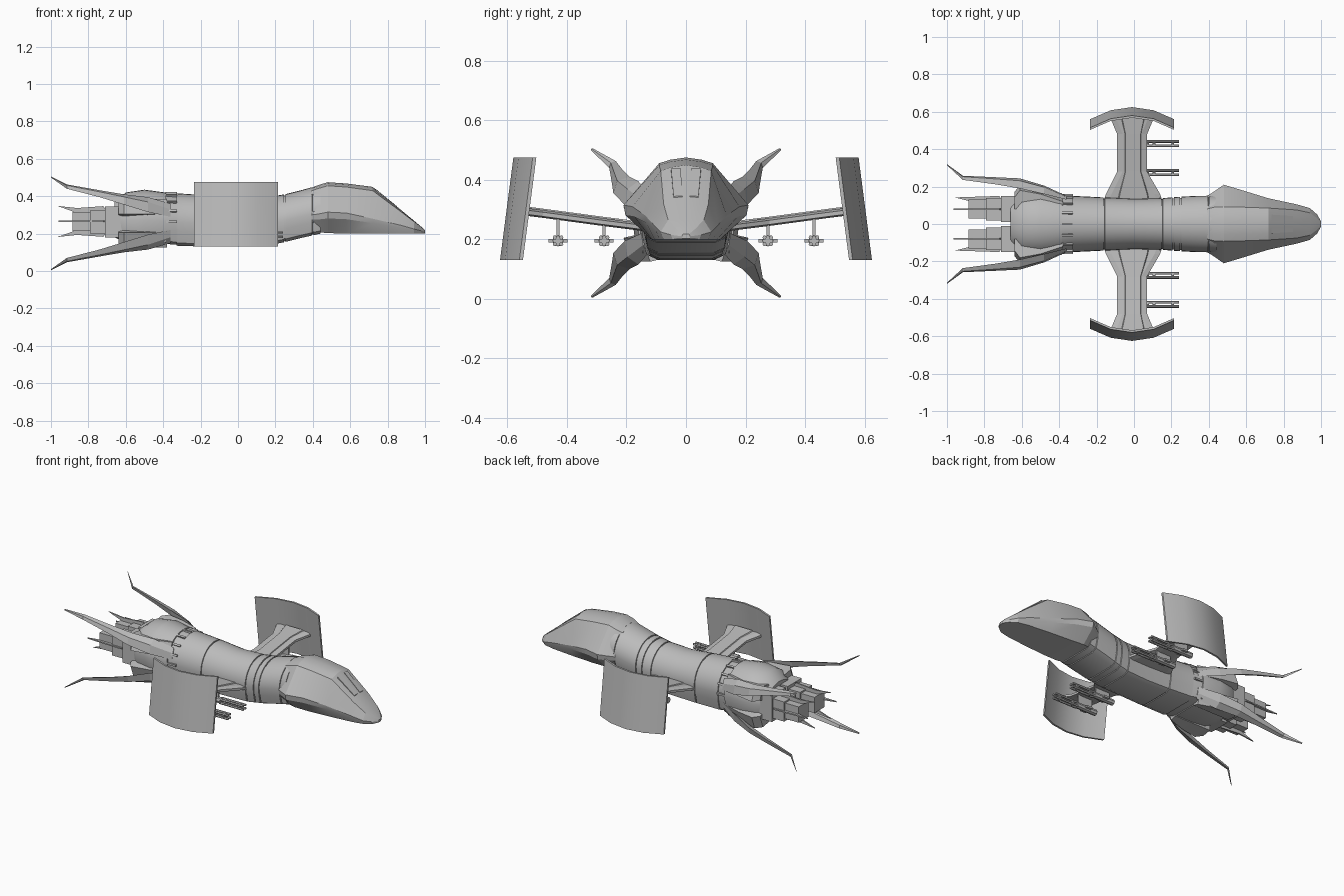
import bpy, bmesh
from math import sin, cos, pi, radians
from mathutils import Vector, Matrix

cube = bpy.data.objects.get("Cube")
if cube:
    bpy.data.objects.remove(cube, do_unlink=True)

GREY = (0.5, 0.5, 0.5, 1)
hull_grey = bpy.data.materials.new("hull_grey")
hull_grey.diffuse_color = GREY
hull_grey.use_nodes = True
hull_grey.node_tree.nodes["Principled BSDF"].inputs["Base Color"].default_value = GREY


def finish(name, bm, angle=None):
    """Turn a bmesh into a named, shaded object."""
    bmesh.ops.recalc_face_normals(bm, faces=bm.faces)
    mesh = bpy.data.meshes.new(name)
    bm.to_mesh(mesh)
    bm.free()
    mesh.materials.append(hull_grey)
    obj = bpy.data.objects.new(name, mesh)
    bpy.context.collection.objects.link(obj)
    if angle:
        bpy.ops.object.select_all(action='DESELECT')
        obj.select_set(True)
        bpy.context.view_layer.objects.active = obj
        bpy.ops.object.shade_smooth_by_angle(angle=radians(angle))
    return obj


def loft(name, rings, angle=None):
    """Skin closed rings of points and cap both ends."""
    bm = bmesh.new()
    loops = [[bm.verts.new(p) for p in ring] for ring in rings]
    for a, b in zip(loops, loops[1:]):
        for i in range(len(a)):
            j = (i + 1) % len(a)
            bm.faces.new((a[i], a[j], b[j], b[i]))
    bm.faces.new(loops[0])
    bm.faces.new(loops[-1])
    return finish(name, bm, angle)


def box(bm, x, y, z, turn=0):
    """Add a box spanning the given ranges, turned about the x axis."""
    mid = Vector([(r[0] + r[1]) / 2 for r in (x, y, z)])
    size = [r[1] - r[0] for r in (x, y, z)]
    m = Matrix.Translation(mid) @ Matrix.Rotation(turn, 4, 'X') @ Matrix.Diagonal((*size, 1))
    bmesh.ops.create_cube(bm, size=1, matrix=m)


def rod(bm, x, y, z, r, sides=8):
    m = Matrix.Translation(((x[0] + x[1]) / 2, y, z)) @ Matrix.Rotation(pi / 2, 4, 'Y')
    bmesh.ops.create_cone(bm, cap_ends=True, segments=sides, radius1=r, radius2=r,
                          depth=x[1] - x[0], matrix=m)


def whole(half):
    """Close a half outline, running top to bottom, across the centre line."""
    return half + [(x, -y, z) for x, y, z in half[-2:0:-1]]


# Fuselage: rounded back, faceted belly, with seam grooves
stations = [(-.66, .13, .18, .37), (-.6, .17, .15, .42), (-.5, .18, .14, .435),
            (-.39, .165, .14, .42), (-.32, .15, .135, .415), (-.16, .142, .13, .405),
            (0, .135, .13, .39), (.15, .138, .135, .395), (.25, .146, .155, .41),
            (.33, .15, .175, .43), (.44, .152, .2, .46)]


def measure(x):
    for a, b in zip(stations, stations[1:]):
        if x <= b[0]:
            t = (x - a[0]) / (b[0] - a[0])
            return [p + (q - p) * t for p, q in zip(a, b)]
    return stations[-1]


def hull_half(x, scale=1):
    _, w, low, high = measure(x)
    belt = low + (high - low) * .45
    half = [(w * sin(i * pi / 16), belt + (high - belt) * cos(i * pi / 16)) for i in range(9)]
    half += [(w * .97, low + (belt - low) * .6), (w * .88, low + .015), (w * .65, low), (0, low)]
    return [(x, y * scale, belt + (z - belt) * scale) for y, z in half]


cuts = [(s[0], 1) for s in stations]
for left, right in [(-.385, -.33), (-.163, -.157), (.147, .153), (.207, .213),
                    (.247, .253), (.397, .403)]:
    cuts = [c for c in cuts if not left - .002 < c[0] < right + .002]
    cuts += [(left - .001, 1), (left, .96), (right, .96), (right + .001, 1)]
loft("fuselage", [whole(hull_half(x, s)) for x, s in sorted(cuts)], 32)

# Short ribs dividing the recessed collar
bm = bmesh.new()
for i in range(0, 10, 2):
    x, y, z = hull_half(-.357, .985)[i]
    for side in (-1, 1) if i else (1,):
        box(bm, (-.388, -.327), (side * y - .006, side * y + .006),
            (z - .006, z + .006), -side * i * pi / 16)
finish("collar_ribs", bm)

# Faceted cockpit: x, top z, top width, belt width, belt z, bottom width, bottom z
cockpit = [(.39, .445, .08, .15, .30, .1, .215), (.43, .46, .09, .175, .305, .11, .207),
           (.48, .475, .09, .21, .315, .12, .203), (.58, .468, .09, .18, .31, .115, .2),
           (.72, .45, .085, .137, .28, .105, .2), (.87, .328, .075, .105, .245, .09, .2),
           (.94, .27, .06, .085, .225, .075, .2), (.98, .237, .03, .05, .215, .045, .2),
           (1, .218, .01, .014, .21, .012, .202)]
rings = []
for x, top, tw, bw, bz, uw, low in cockpit:
    drop = (top - bz) * .12
    rings.append(whole([(x, 0, top), (x, tw * .6, top - drop * .4), (x, tw, top - drop),
                        (x, bw, bz), (x, bw * .97, bz - (bz - low) * .3),
                        (x, uw, low), (x, 0, low)]))
loft("cockpit", rings, 18)

# Windscreen panes lying on the sloping nose
for side, label in ((1, "left"), (-1, "right")):
    def pane_ring(x, near, far):
        z = .45 - (x - .72) * .813
        return [(x, side * y, z + dz) for y, dz in
                ((near, -.008), (near, .002), (far, .0), (far, -.008))]
    loft(label + "_windscreen_pane", [pane_ring(.735, .018, .05), pane_ring(.85, .012, .042)])

# Wings: y, z, leading x, trailing x
wing = [(.1, .235, .16, -.17), (.16, .243, .14, -.15), (.28, .258, .07, -.09),
        (.48, .285, .07, -.09), (.575, .297, .11, -.13)]
plate = [(-.235, .515), (-.125, .563), (-.01, .58), (.105, .563), (.215, .515)]
for side, label in ((1, "left"), (-1, "right")):
    rings = []
    for y, z, front, back in wing:
        rings.append([(x, side * y, z + dz) for x, dz in
                      ((front, -.008), (front, .006), (front - .03, .013), (back + .03, .013),
                       (back, .006), (back, -.008), (back + .03, -.013), (front - .03, -.013))])
    loft(label + "_wing", rings)
    # Raised spar along the wing
    loft(label + "_wing_spar", [[(x, side * y, z + dz) for x, dz in
         ((front * .55, .01), (front * .5, .018), (back * .5, .018), (back * .55, .01))]
         for y, z, front, back in wing])
    # Bowed, leaning end plate
    loft(label + "_end_plate", [[(x, side * (y + dy), z) for dy, z in
         ((.0, .475), (-.012, .475), (.033, .13), (.045, .13))] for x, y in plate], 30)

    # Twin rotary guns hung beneath each wing
    for spot, y in (("inner", .275), ("outer", .43)):
        bm = bmesh.new()
        c, z = side * y, .195
        rod(bm, (-.07, .08), c, z, .019)
        for ring_x in (.1, .2):
            rod(bm, (ring_x, ring_x + .015), c, z, .018)
        for dy in (-.011, .011):
            for dz in (-.011, .011):
                rod(bm, (.07, .24), c + dy, z + dz, .007, 6)
        box(bm, (-.04, .06), (c - .005, c + .005), (z, .24 + (y - .2) * .13))
        box(bm, (-.02, .02), (c - .032, c + .032), (z - .006, z + .006))
        finish(label + "_" + spot + "_gun", bm)

    # Tail fins: x, outer edge y z, inner edge y z, thickness
    fin = [(-.36, .15, .29, .13, .36, .004), (-.48, .205, .315, .16, .395, .014),
           (-.61, .244, .355, .19, .41, .014), (-.74, .25, .395, .212, .432, .01),
           (-.915, .258, .44, .236, .463, .006), (-1, .32, .5, .314, .506, .001)]
    for flip, level in ((1, "upper"), (-1, "lower")):
        rings = []
        for x, yo, zo, yi, zi, t in fin:
            my, mz = (yo + yi) / 2, (zo + zi) / 2
            pts = ((yo, zo), (my + t, mz + t), (yi, zi), (my - t, mz - t))
            rings.append([(x, side * y, .255 + flip * (z - .255)) for y, z in pts])
        loft(label + "_" + level + "_tail_fin", rings)
        # Web joining the fin root to the tail
        loft(label + "_" + level + "_fin_root", [[(x, side * y, .255 + flip * dz) for y, dz in
             ((w, .05), (w - .03, .13), (.08, .12), (.08, .02))]
             for x, w in ((-.38, .15), (-.5, .19), (-.61, .21), (-.64, .17))])

    # Stepped engine with thin exhaust vanes
    bm = bmesh.new()
    for x, near, far, low, high in ((-.71, .01, .15, .18, .345), (-.79, .02, .14, .2, .325),
                                    (-.885, .03, .13, .215, .315)):
        a, b = sorted((side * near, side * far))
        box(bm, (x, -.6), (a, b), (low, high))
    finish(label + "_engine", bm)
    for flip, level in ((1, "upper"), (-1, "lower")):
        loft(label + "_" + level + "_exhaust_vane",
             [[(x, side * .08 + dy, .265 + flip * dz) for x, dz in
               ((-.7, .05), (-.72, .082), (-.86, .072), (-.965, .083), (-.86, .045))]
              for dy in (-.004, .004)])
    loft(label + "_outer_exhaust_vane",
         [[(x, side * y, .265 + dz) for x, y in
           ((-.7, .12), (-.72, .15), (-.96, .142), (-.87, .12))] for dz in (-.004, .004)])
